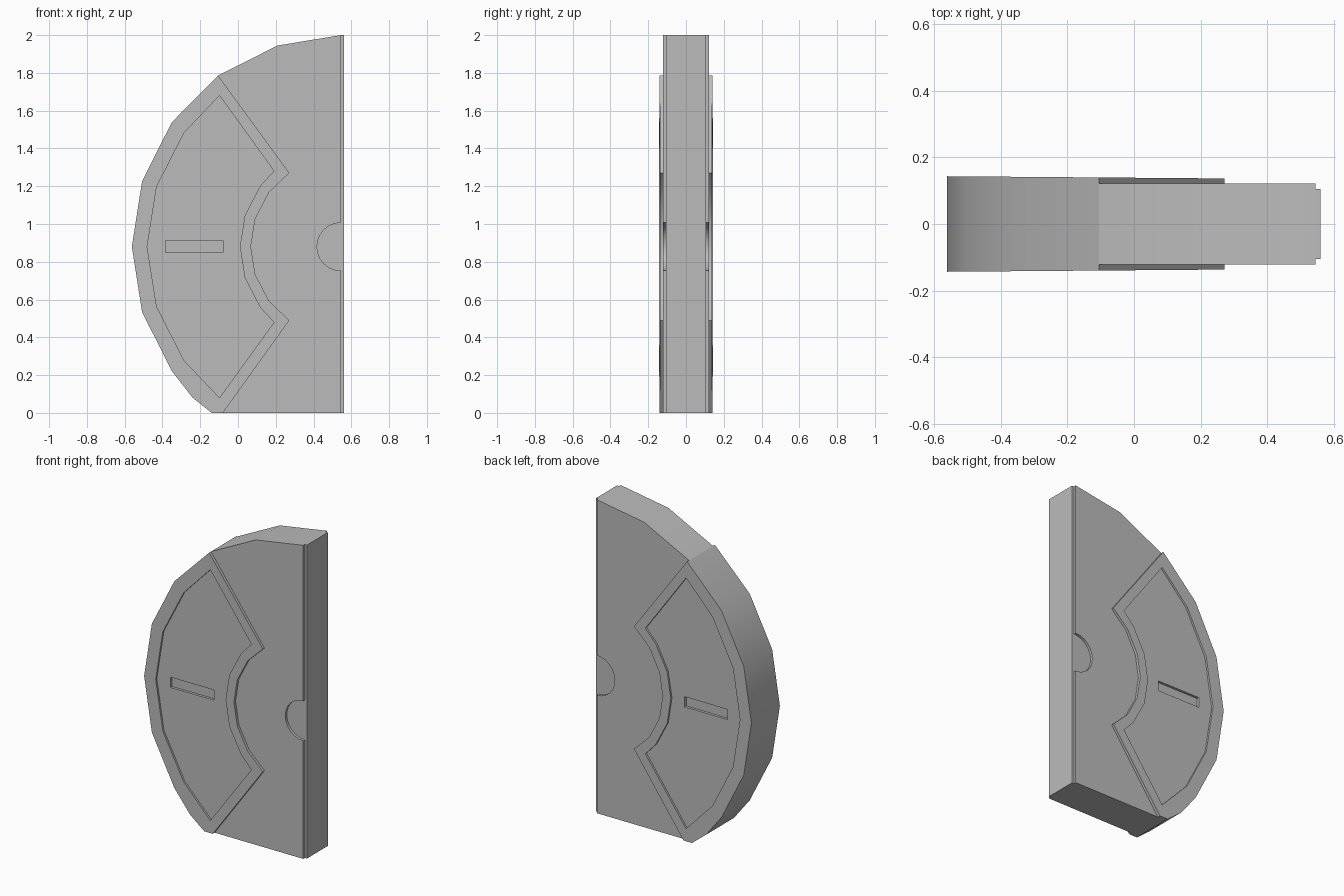
import bpy
import bmesh
from math import cos, sin, radians

cube = bpy.data.objects.get("Cube")
if cube:
    bpy.data.objects.remove(cube, do_unlink=True)

CX, CZ = 0.545, 0.88          # hub centre
SKIN = 0.121                  # half thickness of the body
CORE = 0.105                  # half thickness of the joining strip

grey = bpy.data.materials.new("plain grey")
grey.use_nodes = True
grey.diffuse_color = (0.5, 0.5, 0.5, 1)
grey.node_tree.nodes["Principled BSDF"].inputs["Base Color"].default_value = (0.5, 0.5, 0.5, 1)


def polar(radius, angle, stretch=1.0):
    a = radians(angle)
    return (CX - radius * cos(a), CZ + radius * stretch * sin(a))


def arc(radius, angles, stretch=1.0):
    return [polar(radius, a, stretch) for a in angles]


def panel_depth(x):
    """Half thickness of the raised panel, a little thicker at the rim."""
    return 0.139 - 0.008 * x


def prism(name, outline, near, far):
    """Extrude an x-z outline between two depths, each a function of x."""
    bm = bmesh.new()
    front = [bm.verts.new((x, near(x), z)) for x, z in outline]
    back = [bm.verts.new((x, far(x), z)) for x, z in outline]
    bm.faces.new(front)
    bm.faces.new(back[::-1])
    for i in range(len(outline)):
        j = (i + 1) % len(outline)
        bm.faces.new((front[j], front[i], back[i], back[j]))
    bmesh.ops.recalc_face_normals(bm, faces=bm.faces)
    mesh = bpy.data.meshes.new(name)
    bm.to_mesh(mesh)
    bm.free()
    mesh.materials.append(grey)
    obj = bpy.data.objects.new(name, mesh)
    bpy.context.collection.objects.link(obj)
    return obj


def slab(name, outline, depth):
    return prism(name, outline, lambda x: -depth(x), depth)


def recess(target, name, outline, floor):
    """Sink the outline into both sides of the target, down to the floor depth."""
    for side, label in ((-1, "front"), (1, "back")):
        cutter = prism(f"{name}_{label}_cutter", outline,
                       lambda x: side * floor(x), lambda x: side * 0.3)
        cutter.hide_render = True
        cutter.hide_viewport = True
        mod = target.modifiers.new(f"{name}_{label}", "BOOLEAN")
        mod.operation = "DIFFERENCE"
        mod.solver = "EXACT"
        mod.object = cutter


def smooth(obj):
    bpy.ops.object.select_all(action="DESELECT")
    obj.select_set(True)
    bpy.context.view_layer.objects.active = obj
    for mod in list(obj.modifiers):
        bpy.ops.object.modifier_apply(modifier=mod.name)
    bpy.ops.object.shade_smooth_by_angle(angle=radians(25))


# Shared edge between the body and the panel
inner_edge = arc(0.477, (55, 37, 18, 0, -18, -37, -55))
rim = arc(1.107, (54, 36, 18, 0, -18, -36), 1.012)
foot = (-0.08, 0)

# Body around the panel, with a half-round hub recess on each side
body = slab("body", [(0.545, 0), (0.545, 2), (0.21, 1.945), rim[0]]
            + inner_edge + [foot], lambda x: SKIN)
hub = arc(0.127, range(-90, 91, 15)) + [(0.6, CZ + 0.127), (0.6, CZ - 0.127)]
recess(body, "hub", hub, lambda x: CORE)

# Thin strip along the straight edge
strip = slab("joining_strip", [(0.545, 0), (0.56, 0), (0.56, 2), (0.545, 2)],
             lambda x: CORE)

# Raised rim panel with a sunken field and a slot
panel = slab("raised_panel", rim + [(-0.24, 0.08), (-0.14, 0), foot]
             + inner_edge[::-1], panel_depth)
field = (arc(1.026, (51.2, 36, 18, 0, -18, -36, -51.2))
         + arc(0.535, (-48.5, -37, -18, 0, 18, 37, 48.5)))
recess(panel, "field", field, lambda x: panel_depth(x) - 0.012)
slot = [(-0.385, 0.848), (-0.08, 0.848), (-0.08, 0.913), (-0.385, 0.913)]
recess(panel, "slot", slot, lambda x: panel_depth(x) - 0.028)

for part in (body, strip, panel):
    smooth(part)
for obj in [o for o in bpy.data.objects if o.name.endswith("_cutter")]:
    bpy.data.objects.remove(obj, do_unlink=True)
